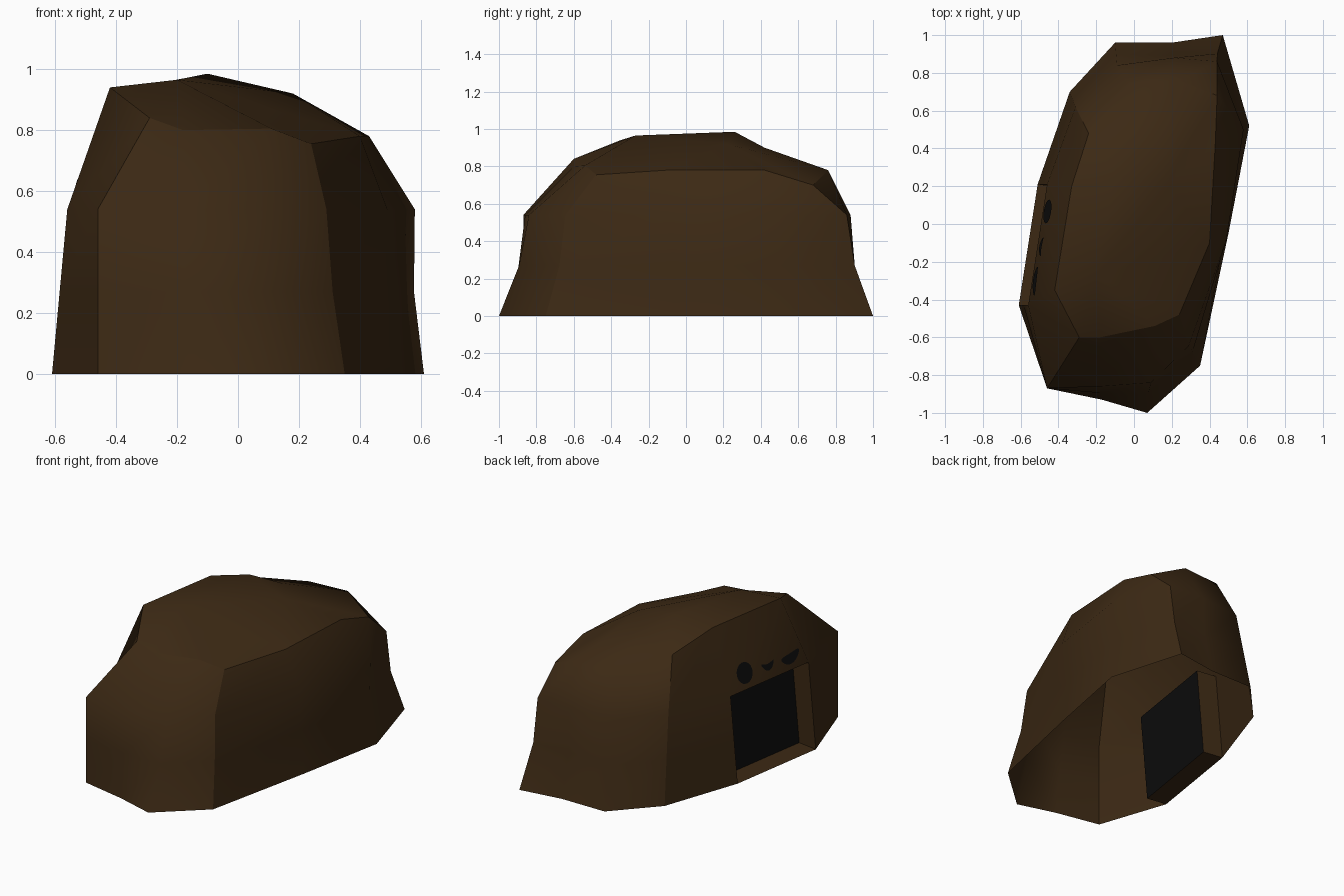
import bpy, bmesh, math
from mathutils import Vector as V

if "Cube" in bpy.data.objects:
    bpy.data.objects.remove(bpy.data.objects["Cube"])


def mat(name, rgb):
    m = bpy.data.materials.new(name)
    m.diffuse_color = (*rgb, 1)
    m.use_nodes = True
    m.node_tree.nodes["Principled BSDF"].inputs["Base Color"].default_value = m.diffuse_color
    return m


brown = mat("earth_brown", (0.045, 0.022, 0.007))
black = mat("near_black", (0.004, 0.004, 0.004))


def make(name, bm, mats):
    me = bpy.data.meshes.new(name)
    bm.to_mesh(me)
    bm.free()
    for m in mats:
        me.materials.append(m)
    ob = bpy.data.objects.new(name, me)
    bpy.context.collection.objects.link(ob)
    return ob


# Wall columns: base xy, eave-height xy, roof-edge xyz
cols = [
    ((-.46, -.87), (-.46, -.87), (-.29, -.60, .84)),   # 0 front left corner
    ((-.17, -.93), (-.18, -.86), (-.18, -.60, .80)),
    ((.07, -1.0), (.09, -.84), (.11, -.54, .805)),
    ((.35, -.75), (.29, -.645), (.24, -.48, .755)),    # 3 front right corner
    ((.50, -.05), (.49, -.08), (.40, -.10, .78)),
    ((.61, .52), (.58, .50), (.43, .42, .78)),
    ((.47, 1.0), (.44, .86), (.44, .68, .70)),         # 6 back right corner
    ((.20, .96), (.21, .88), (.24, .76, .78)),
    ((-.10, .96), (-.09, .84), (-.02, .74, .78)),
    ((-.34, .70), (-.31, .62), (-.24, .48, .85)),      # 9 back left corner
    ((-.51, .21), (-.46, .21), (-.33, .20, .94)),      # 10 door side
    ((-.61, -.43), (-.56, -.43), (-.42, -.35, .94)),   # 11 door side
]
N = len(cols)
MID, EAVE = .27, .54

bm = bmesh.new()
rings = [[], [], [], []]
for b, e, r in cols:
    mx, my = (b[0] + e[0]) / 2, (b[1] + e[1]) / 2
    k = .97 if b[0] > 0 else 1
    pts = ((*b, 0), (mx * k, my * k, MID), (*e, EAVE), r)
    for ring, p in zip(rings, pts):
        ring.append(bm.verts.new(p))

# Walls, leaving the doorway open below the eave
for lv in range(3):
    for i in range(N):
        if i == 10 and lv < 2:
            continue
        j = (i + 1) % N
        bm.faces.new((rings[lv][i], rings[lv][j], rings[lv + 1][j], rings[lv + 1][i]))

# Roof: a few crest points joined to the roof edge
R = rings[3]
P = [bm.verts.new(p) for p in
     ((-.20, -.27, .965), (-.10, .26, .985), (.18, .22, .92), (.02, .42, .90))]
for c, fan in ((0, (10, 11, 0, 1, 2, 3, 4)), (2, (4, 5, 6, 7)), (3, (7, 8, 9)), (1, (9, 10))):
    for a, b in zip(fan, fan[1:]):
        bm.faces.new((R[a], R[b], P[c]))
for f in ((R[4], P[2], P[0]), (P[0], P[2], P[1]), (R[10], P[0], P[1]),
          (R[7], P[3], P[2]), (P[1], P[2], P[3]), (R[9], P[1], P[3])):
    bm.faces.new(f)

# Doorway recess: jambs, lintel and sill, closed by a black panel
outer = [rings[0][10], rings[0][11], rings[1][11], rings[2][11], rings[2][10], rings[1][10]]
push = V((.13, -.02, 0))
inner = [bm.verts.new(v.co + push) for v in outer]
recess = []
for i in range(6):
    j = (i + 1) % 6
    recess.append(bm.faces.new((outer[i], outer[j], inner[j], inner[i])))
for q in ((0, 1, 2, 5), (5, 2, 3, 4)):
    f = bm.faces.new([inner[i] for i in q])
    f.material_index = 1
    recess.append(f)

# Smooth shading with creases on the corners, roof edge and doorway
for f in bm.faces:
    f.smooth = True
for f in recess:
    for e in f.edges:
        e.smooth = False
for i in (0, 3, 6, 9):
    for lv in range(3):
        bm.edges.get((rings[lv][i], rings[lv + 1][i])).smooth = False
for i in (0, 1, 2, 3, 4, 5, 6, 9, 10, 11):
    bm.edges.get((R[i], R[(i + 1) % N])).smooth = False
make("rock_hut_shell", bm, [brown, black])

# Marks above the door, laid on the wall plane
M0, L0 = V((*cols[11][1], EAVE)), V((*cols[10][1], EAVE))
M1, L1 = V(cols[11][2]), V(cols[10][2])
along = (L0 - M0).normalized()
normal = along.cross(M1 - M0).normalized()
if normal.x > 0:
    normal = -normal
up = normal.cross(along)
if up.z < 0:
    up = -up


def on_wall(u, v):
    p = M0.lerp(L0, u).lerp(M1.lerp(L1, u), v)
    return p + normal * .006


def disc(name, u, v, r):
    bm = bmesh.new()
    c = on_wall(u, v)
    bm.faces.new([bm.verts.new(c + along * r * math.cos(t * math.tau / 16)
                               + up * r * math.sin(t * math.tau / 16)) for t in range(16)])
    make(name, bm, [black])


def crescent(name, u, v, w, bend, thick, tilt):
    bm = bmesh.new()
    c, prev = on_wall(u, v), None
    for k in range(9):
        s = k / 4 - 1
        mid = c + along * s * w + up * (bend * (s * s - .5) + tilt * s)
        h = up * thick * math.sqrt(max(.06, 1 - s * s))
        pair = (bm.verts.new(mid - h), bm.verts.new(mid + h))
        if prev:
            bm.faces.new((prev[0], pair[0], pair[1], prev[1]))
        prev = pair
    make(name, bm, [black])


disc("round_mark", .77, .23, .064)
crescent("small_curved_mark", .47, .20, .05, .025, .02, .0)
crescent("large_curved_mark", .18, .18, .075, .02, .03, -.01)
